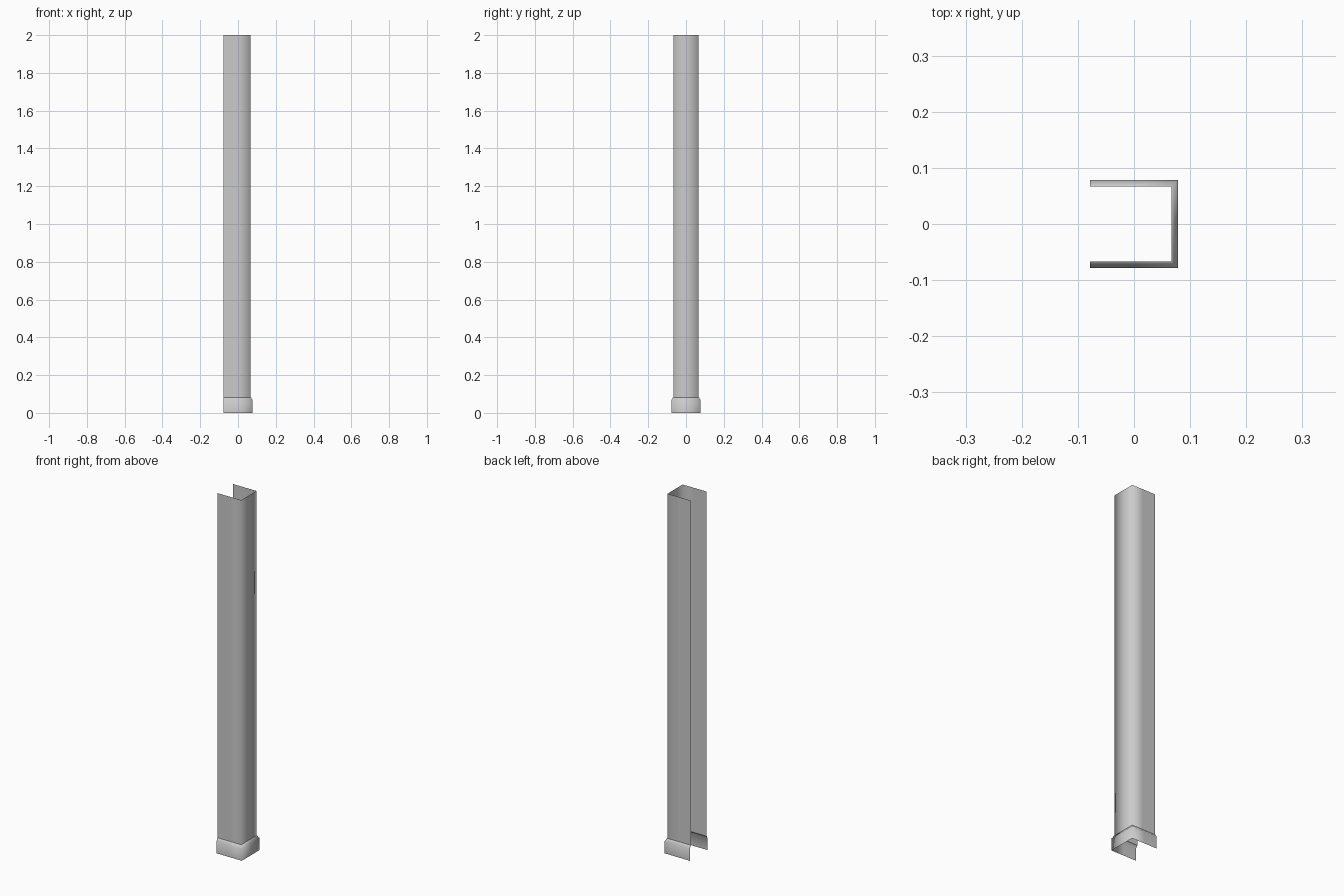
import bpy

if "Cube" in bpy.data.objects:
    bpy.data.objects.remove(bpy.data.objects["Cube"])

BACK = -0.078  # open side of the channel


def channel(name, profile):
    """Sweep an (offset, height) profile around a three-sided open channel."""
    verts, faces = [], []
    for r, z in profile:
        path = [(BACK, -r), (0, -r), (r, -r), (r, 0), (r, r), (0, r), (BACK, r)]
        verts += [(x, y, z) for x, y in path]
    n = 7
    for i in range(len(profile) - 1):
        for j in range(n - 1):
            a = i * n + j
            faces.append((a, a + 1, a + 1 + n, a + n))
    mesh = bpy.data.meshes.new(name)
    mesh.from_pydata(verts, [], faces)
    mesh.shade_smooth()
    obj = bpy.data.objects.new(name, mesh)
    bpy.context.collection.objects.link(obj)
    return obj


# Tall open-backed sheet casing
channel("post_casing", [(0.067, 0.082), (0.067, 2.0)])

# Skirting with a sloped moulded lip around the foot
channel("base_skirting", [(0.078, 0.0), (0.078, 0.068), (0.073, 0.074),
                          (0.071, 0.080), (0.067, 0.082)])
